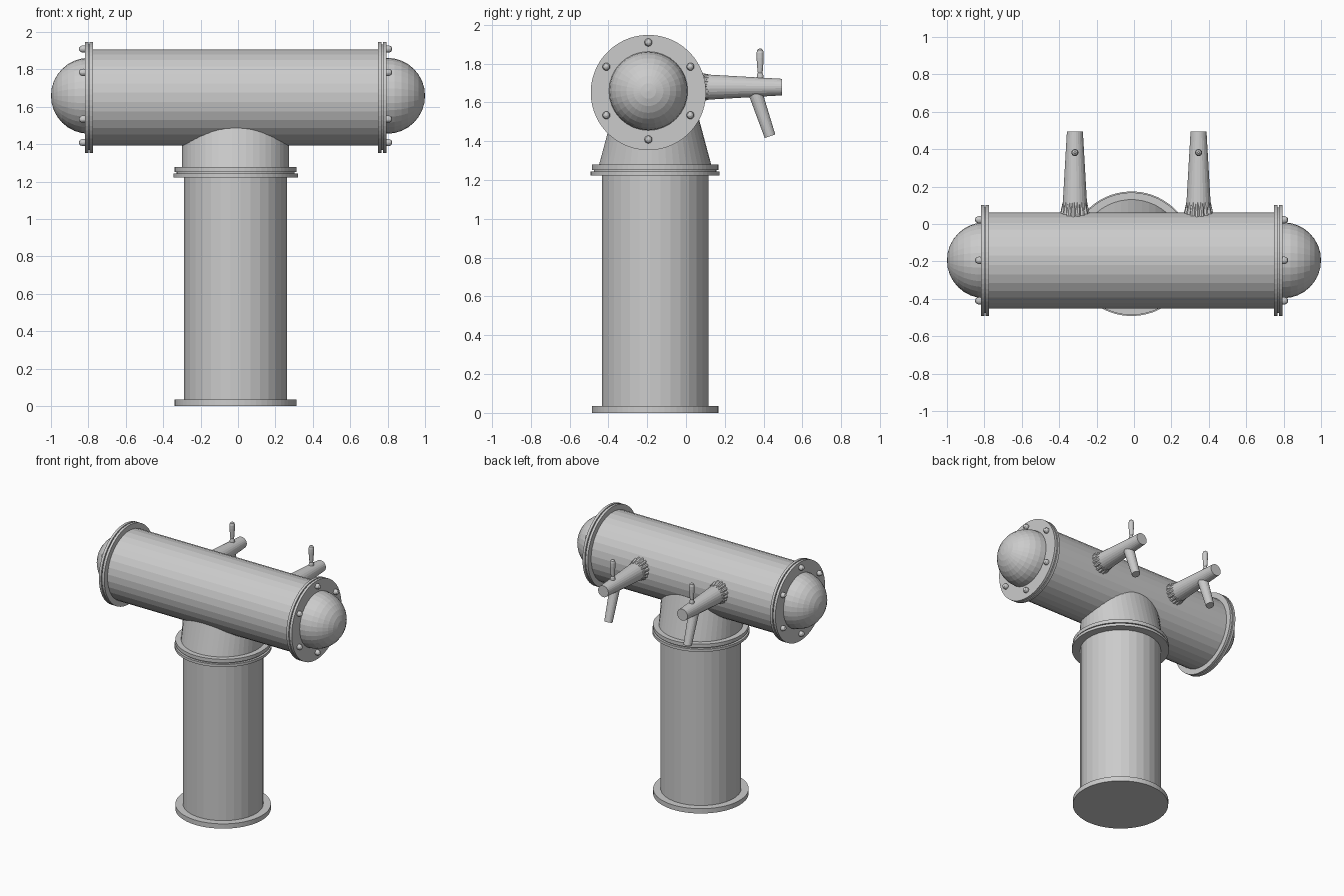
import bpy, bmesh
from math import sin, cos, pi, tau
from mathutils import Vector, Matrix

if "Cube" in bpy.data.objects:
    bpy.data.objects.remove(bpy.data.objects["Cube"])

CX = -0.013                      # axis of column and tube along x
TY, TZ = -0.194, 1.651           # tube axis
CY = -0.159                      # column axis


def lathe(name, profile, origin=(0, 0, 0), axis=(0, 0, 1), seg=32, radius=None, smooth=False):
    """Loft rings of (rx, ry, height) or (r, height) along an axis, capped."""
    rot = Vector((0, 0, 1)).rotation_difference(Vector(axis)).to_matrix().to_4x4()
    mat = Matrix.Translation(origin) @ rot
    bm = bmesh.new()
    rings = []
    for p in profile:
        rx, ry, h = p if len(p) == 3 else (p[0], p[0], p[1])
        ring = []
        for i in range(seg):
            k = radius(i) if radius else 1
            a = tau * (i + 0.5) / seg
            ring.append(bm.verts.new(mat @ Vector((rx * k * cos(a), ry * k * sin(a), h))))
        rings.append(ring)
    for a, b in zip(rings, rings[1:]):
        for i in range(seg):
            j = (i + 1) % seg
            bm.faces.new((a[i], a[j], b[j], b[i]))
    bm.faces.new(rings[0][::-1])
    bm.faces.new(rings[-1])
    me = bpy.data.meshes.new(name)
    bm.to_mesh(me)
    bm.free()
    ob = bpy.data.objects.new(name, me)
    bpy.context.collection.objects.link(ob)
    if smooth:
        for f in me.polygons:
            f.use_smooth = len(f.vertices) == 4
    return ob


def ball(name, r, loc, u=32, v=16):
    me = bpy.data.meshes.new(name)
    bm = bmesh.new()
    rot = Matrix.Rotation(pi / 2, 4, 'Y')
    bmesh.ops.create_uvsphere(bm, u_segments=u, v_segments=v, radius=r,
                              matrix=Matrix.Translation(loc) @ rot)
    bm.to_mesh(me)
    bm.free()
    ob = bpy.data.objects.new(name, me)
    bpy.context.collection.objects.link(ob)
    return ob


# Column with base plate and double collar
col = (CX, CY, 0)
lathe("column", [(0.276, 0.02), (0.276, 1.25)], col)
lathe("base_plate", [(0.327, 0), (0.327, 0.036)], col, seg=64)
lathe("lower_collar", [(0.333, 1.223), (0.333, 1.243)], col, seg=64)
lathe("collar_gasket", [(0.316, 1.24), (0.316, 1.255)], col, seg=64)
lathe("upper_collar", [(0.327, 1.252), (0.327, 1.279)], col, seg=64)

# Neck narrowing front to back into the tube
lathe("neck", [(0.287, 0.292, 1.27), (0.287, 0.190, 1.65)], col, seg=48)

# Horizontal tube
lathe("tube", [(0.258, -0.79), (0.258, 0.79)], (CX, TY, TZ), (1, 0, 0))

# Tube ends: paired flanges, dome and bolts
for side, tag in ((-1, "left"), (1, "right")):
    o, ax = (CX, TY, TZ), (side, 0, 0)
    lathe(tag + "_inner_flange", [(0.297, 0.761), (0.297, 0.780)], o, ax, 64)
    lathe(tag + "_flange_gasket", [(0.283, 0.775), (0.283, 0.792)], o, ax, 64)
    lathe(tag + "_outer_flange", [(0.297, 0.787), (0.297, 0.806)], o, ax, 64)
    ball(tag + "_dome", 0.203, (side * 0.797, TY, 1.659))
    for k in range(6):
        a = pi / 2 + k * tau / 6
        pos = (CX + side * 0.806, TY + 0.25 * cos(a), 1.659 + 0.25 * sin(a))
        lathe(tag + "_bolt", [(0.018, -0.005), (0.020, 0.006), (0.019, 0.016),
                              (0.014, 0.026), (0.005, 0.031)], pos, ax, 16)

# Taps: fluted root, tapered barrel, angled spout and lever
for x, tag in ((-0.316, "left"), (0.345, "right")):
    back = (0, 1, 0)
    at = (x, 0, 1.679)
    lathe(tag + "_tap_barrel", [(0.068, 0.0), (0.066, 0.10), (0.043, 0.495)], at, back, 24)
    lathe(tag + "_tap_root", [(0.086, 0.02), (0.078, 0.06), (0.069, 0.10), (0.066, 0.115)], at, back, 48,
          radius=lambda i: 0.88 if i % 3 == 0 else 1)
    top, end = Vector((x, 0.352, 1.665)), Vector((x, 0.433, 1.426))
    lathe(tag + "_spout", [(0.037, 0), (0.029, (end - top).length)], top, end - top, 20)
    lathe(tag + "_lever", [(0.012, 1.70), (0.016, 1.715), (0.018, 1.73), (0.016, 1.745),
                           (0.012, 1.752), (0.014, 1.762), (0.019, 1.83), (0.019, 1.855),
                           (0.015, 1.87), (0.005, 1.878)], (x, 0.382, 0), seg=16)
